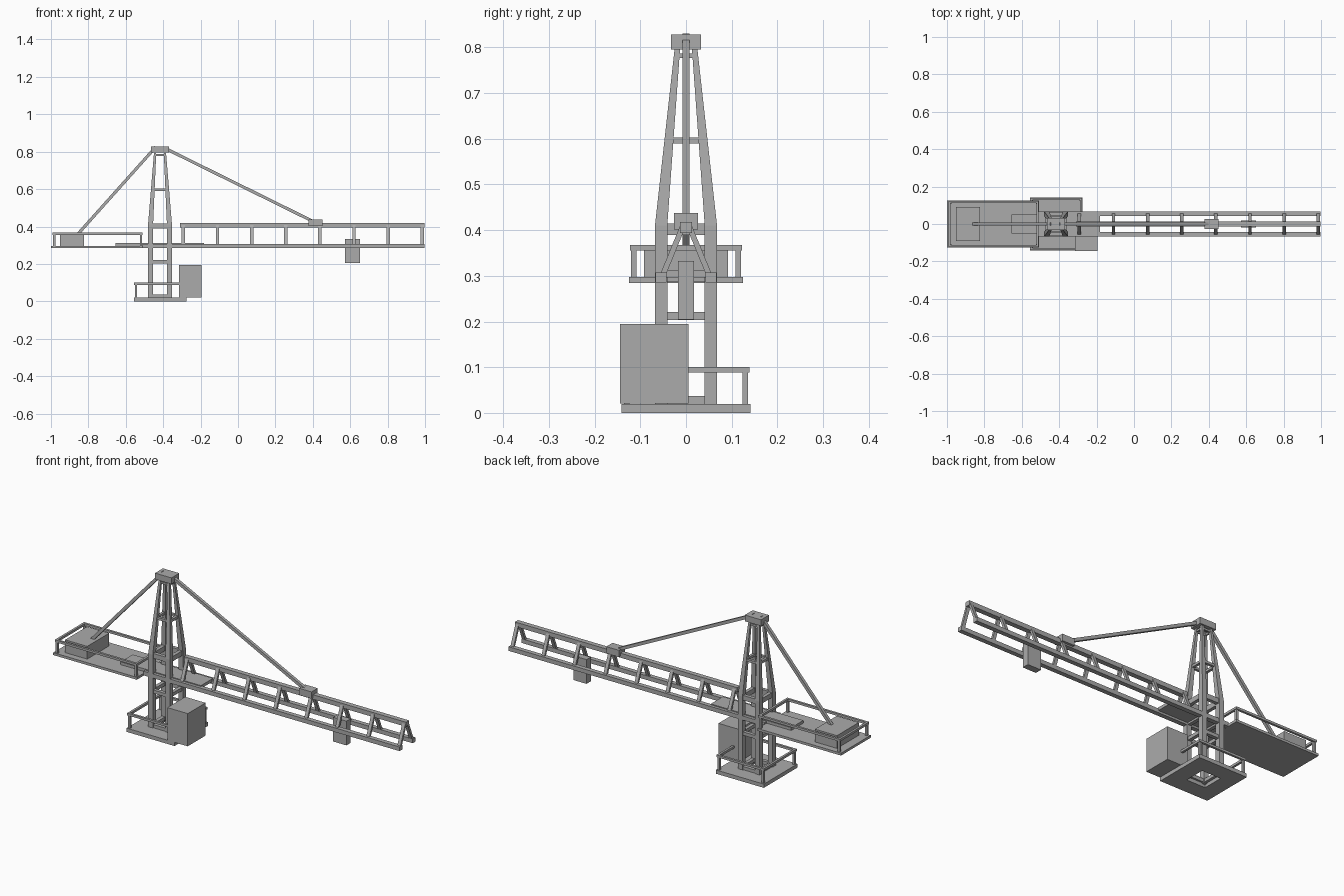
import bpy, bmesh
from mathutils import Vector

if "Cube" in bpy.data.objects:
    bpy.data.objects.remove(bpy.data.objects["Cube"])

grey = bpy.data.materials.new("steel_grey")
grey.use_nodes = True
GREY = (0.41, 0.41, 0.41, 1)
grey.diffuse_color = GREY
grey.node_tree.nodes["Principled BSDF"].inputs["Base Color"].default_value = GREY


def finish(name, bm):
    bmesh.ops.recalc_face_normals(bm, faces=bm.faces)
    mesh = bpy.data.meshes.new(name)
    bm.to_mesh(mesh)
    bm.free()
    mesh.materials.append(grey)
    ob = bpy.data.objects.new(name, mesh)
    bpy.context.collection.objects.link(ob)
    return ob


def loft(bm, rings):
    """Closed solid through a series of four-cornered rings."""
    rows = [[bm.verts.new(p) for p in ring] for ring in rings]
    for a, b in zip(rows, rows[1:]):
        for i in range(4):
            j = (i + 1) % 4
            bm.faces.new((a[i], a[j], b[j], b[i]))
    bm.faces.new(rows[0][::-1])
    bm.faces.new(rows[-1])


def rect(x0, x1, y0, y1, z):
    return [(x0, y0, z), (x1, y0, z), (x1, y1, z), (x0, y1, z)]


def add_box(bm, x0, x1, y0, y1, z0, z1):
    loft(bm, [rect(x0, x1, y0, y1, z0), rect(x0, x1, y0, y1, z1)])


def box(name, *bounds):
    bm = bmesh.new()
    add_box(bm, *bounds)
    return finish(name, bm)


def add_beam(bm, a, b, width, depth):
    """Square bar between two points, width measured along the horizontal."""
    a, b = Vector(a), Vector(b)
    d = (b - a).normalized()
    side = d.cross(Vector((0, 0, 1))).normalized()
    up = side.cross(d)
    corners = [side * sx * width / 2 + up * sy * depth / 2
               for sx, sy in ((-1, -1), (1, -1), (1, 1), (-1, 1))]
    loft(bm, [[a + c for c in corners], [b + c for c in corners]])


def railing(name, x0, x1, y0, y1, z0, z1, t=0.012):
    """Top rail round a rectangle, with a post near each corner."""
    bm = bmesh.new()
    for y in (y0, y1 - t):
        add_box(bm, x0, x1, y, y + t, z1 - t, z1)
    for x in (x0, x1 - t):
        add_box(bm, x, x + t, y0 + t, y1 - t, z1 - t, z1)
    g = 0.003
    for x in (x0 + g, x1 - t - g):
        for y in (y0 + g, y1 - t - g):
            add_box(bm, x, x + t, y, y + t, z0, z1 - t)
    return finish(name, bm)


TX = -0.417          # tower centre
KINK, TOP = 0.41, 0.797

# Base platform with a central opening
bm = bmesh.new()
hole = 0.055
for s in (-1, 1):
    add_box(bm, -0.557, -0.275, *sorted((s * hole, s * 0.141)), 0, 0.02)
add_box(bm, -0.557, TX - hole, -hole, hole, 0, 0.02)
add_box(bm, TX + hole, -0.275, -hole, hole, 0, 0.02)
finish("base_platform", bm)
railing("base_railing", -0.555, -0.277, -0.139, 0.139, 0.02, 0.1)

# Operator cabin
box("cabin", -0.315, -0.195, -0.144, 0.006, 0.021, 0.195)


# Tower legs: straight below, tapering above
def leg_span(z):
    t = max(0, (z - KINK) / (TOP - KINK))
    ox, oy, w = 0.064 - 0.032 * t, 0.068 - 0.043 * t, 0.027 - 0.015 * t
    return ox, oy, w


bm = bmesh.new()
for sx in (-1, 1):
    for sy in (-1, 1):
        rings = []
        for z in (0.015, KINK, TOP):
            ox, oy, w = leg_span(z)
            xs = sorted((TX + sx * ox, TX + sx * (ox - w)))
            ys = sorted((sy * oy, sy * (oy - w)))
            rings.append(rect(*xs, *ys, z))
        loft(bm, rings)
finish("tower_legs", bm)

# Tower cross bars on all four sides
bm = bmesh.new()
for z, h in ((0.028, 0.018), (0.212, 0.018), (0.296, 0.02),
             (0.402, 0.026), (0.596, 0.013), (0.782, 0.01)):
    ox, oy, w = leg_span(z + h / 2)
    cx, cy, t = ox - w / 2, oy - w / 2, w * 0.35
    for s in (-1, 1):
        add_box(bm, TX - cx, TX + cx, s * cy - t, s * cy + t, z - h / 2, z + h / 2)
        add_box(bm, TX + s * cx - t, TX + s * cx + t, -cy, cy, z - h / 2, z + h / 2)
finish("tower_cross_bars", bm)
box("tower_cap", -0.465, -0.369, -0.033, 0.033, 0.795, 0.828)

# Jib chords
for name, s in (("left_lower_chord", 1), ("right_lower_chord", -1)):
    box(name, -0.51, 0.998, *sorted((s * 0.043, s * 0.067)), 0.285, 0.307)
box("upper_chord", -0.31, 0.998, -0.013, 0.013, 0.394, 0.418)

# Triangular jib frames
bm = bmesh.new()
for i in range(8):
    x = -0.292 + i * 0.1825
    for s in (-1, 1):
        add_beam(bm, (x, s * 0.053, 0.296), (x, s * 0.008, 0.406), 0.018, 0.012)
finish("jib_frames", bm)

# Walkway, trolley and stay anchor
box("walkway", -0.655, -0.182, -0.051, 0.051, 0.296, 0.312)
box("trolley", 0.573, 0.651, -0.018, 0.018, 0.204, 0.333)
box("stay_anchor", 0.377, 0.451, -0.026, 0.026, 0.402, 0.438)

# Counter jib
box("counter_platform", -1, -0.508, -0.125, 0.125, 0.284, 0.297)
railing("counter_railing", -0.992, -0.51, -0.123, 0.123, 0.297, 0.367)
box("counterweight", -0.953, -0.823, -0.092, 0.092, 0.297, 0.365)

# Stays
for name, a, b in (("rear_stay", (-0.44, 0, 0.825), (-0.865, 0, 0.35)),
                   ("front_stay", (-0.4, 0, 0.823), (0.4, 0, 0.428))):
    bm = bmesh.new()
    add_beam(bm, a, b, 0.016, 0.016)
    finish(name, bm)
